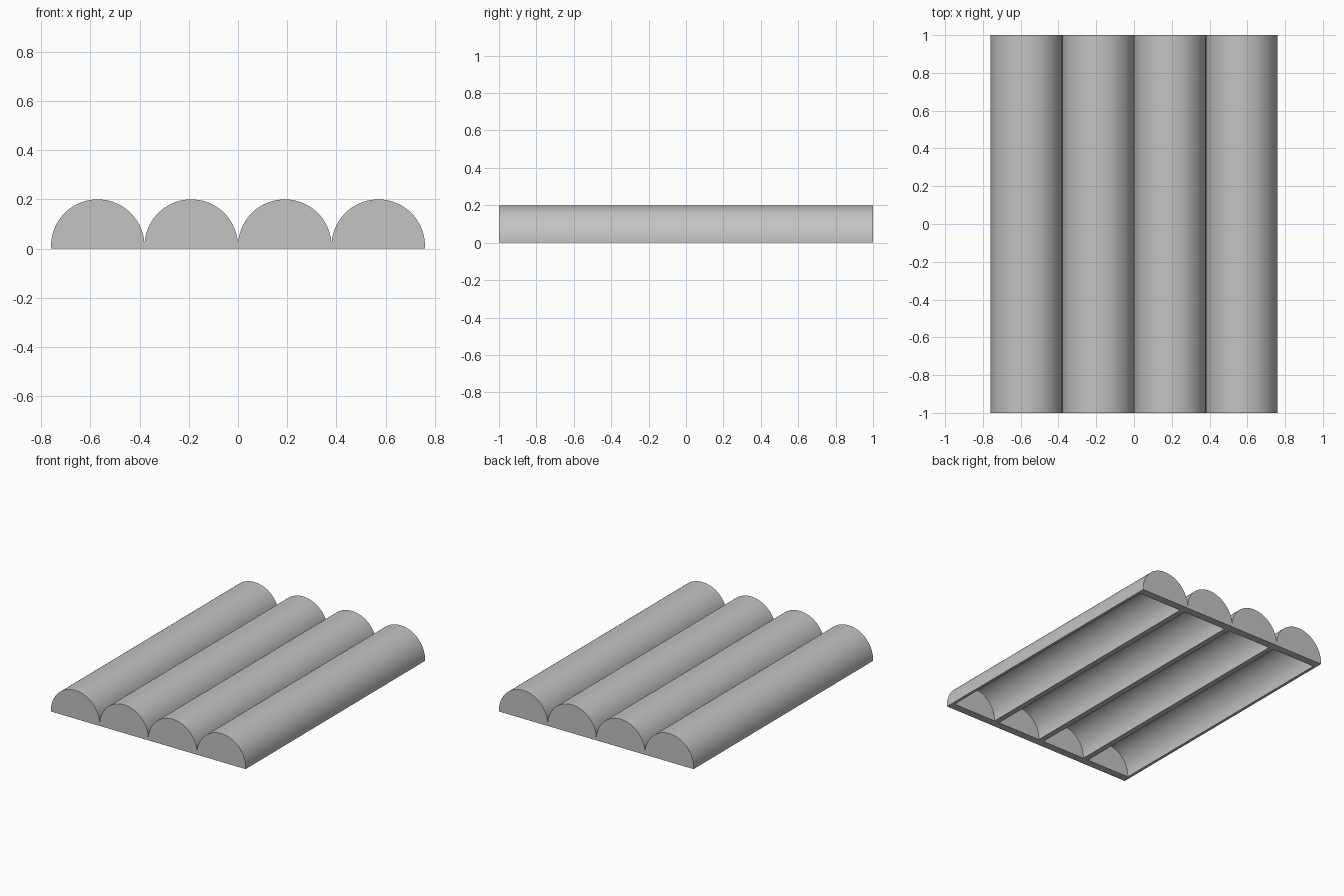
import bpy, bmesh
from math import sin, cos, pi, radians

cube = bpy.data.objects.get("Cube")
if cube:
    bpy.data.objects.remove(cube, do_unlink=True)

BAYS, RADIUS, LIP = 4, 0.19, 0.01
WALL, END_WALL, LENGTH, SEGMENTS = 0.02, 0.055, 2.0, 40

grey = bpy.data.materials.new("plain grey")
grey.use_nodes = True
colour = (0.55, 0.55, 0.55, 1)
grey.diffuse_color = colour
grey.node_tree.nodes["Principled BSDF"].inputs["Base Color"].default_value = colour


def arch(bm, centre, radius, y):
    """Arch outline with short upright feet, from +x round to -x."""
    points = [(radius, 0)]
    for i in range(SEGMENTS + 1):
        a = pi * i / SEGMENTS
        points.append((radius * cos(a), LIP + radius * sin(a)))
    points.append((-radius, 0))
    return [bm.verts.new((centre + x, y, z)) for x, z in points]


def vault(bm, centre, radius, half, skip):
    """Arched skin with two end walls; skipped strips are left open."""
    front, back = (arch(bm, centre, radius, y) for y in (-half, half))
    last = len(front) - 2
    for i in range(last + 1):
        if i not in skip:
            bm.faces.new((front[i], front[i + 1], back[i + 1], back[i]))
    bm.faces.new(front)
    bm.faces.new(back)
    return [front[0], front[-1], back[-1], back[0]]


bm = bmesh.new()
last = SEGMENTS + 1
for bay in range(BAYS):
    centre = (bay - (BAYS - 1) / 2) * 2 * RADIUS
    # Neighbouring bays share their feet, so only outermost feet get a face
    skip = set()
    if bay < BAYS - 1:
        skip.add(0)
    if bay > 0:
        skip.add(last)
    outer = vault(bm, centre, RADIUS, LENGTH / 2, skip)
    inner = vault(bm, centre, RADIUS - WALL, LENGTH / 2 - END_WALL, set())
    # Flat rim underneath, around the hollow
    for i in range(4):
        j = (i + 1) % 4
        bm.faces.new((outer[i], outer[j], inner[j], inner[i]))

bmesh.ops.remove_doubles(bm, verts=bm.verts, dist=0.0001)
bmesh.ops.recalc_face_normals(bm, faces=bm.faces)

mesh = bpy.data.meshes.new("arched_panel")
bm.to_mesh(mesh)
bm.free()
mesh.materials.append(grey)
panel = bpy.data.objects.new("arched_panel", mesh)
bpy.context.collection.objects.link(panel)

# Smooth arches, crisp ends and grooves
bpy.ops.object.select_all(action="DESELECT")
panel.select_set(True)
bpy.context.view_layer.objects.active = panel
bpy.ops.object.shade_smooth_by_angle(angle=radians(30))
